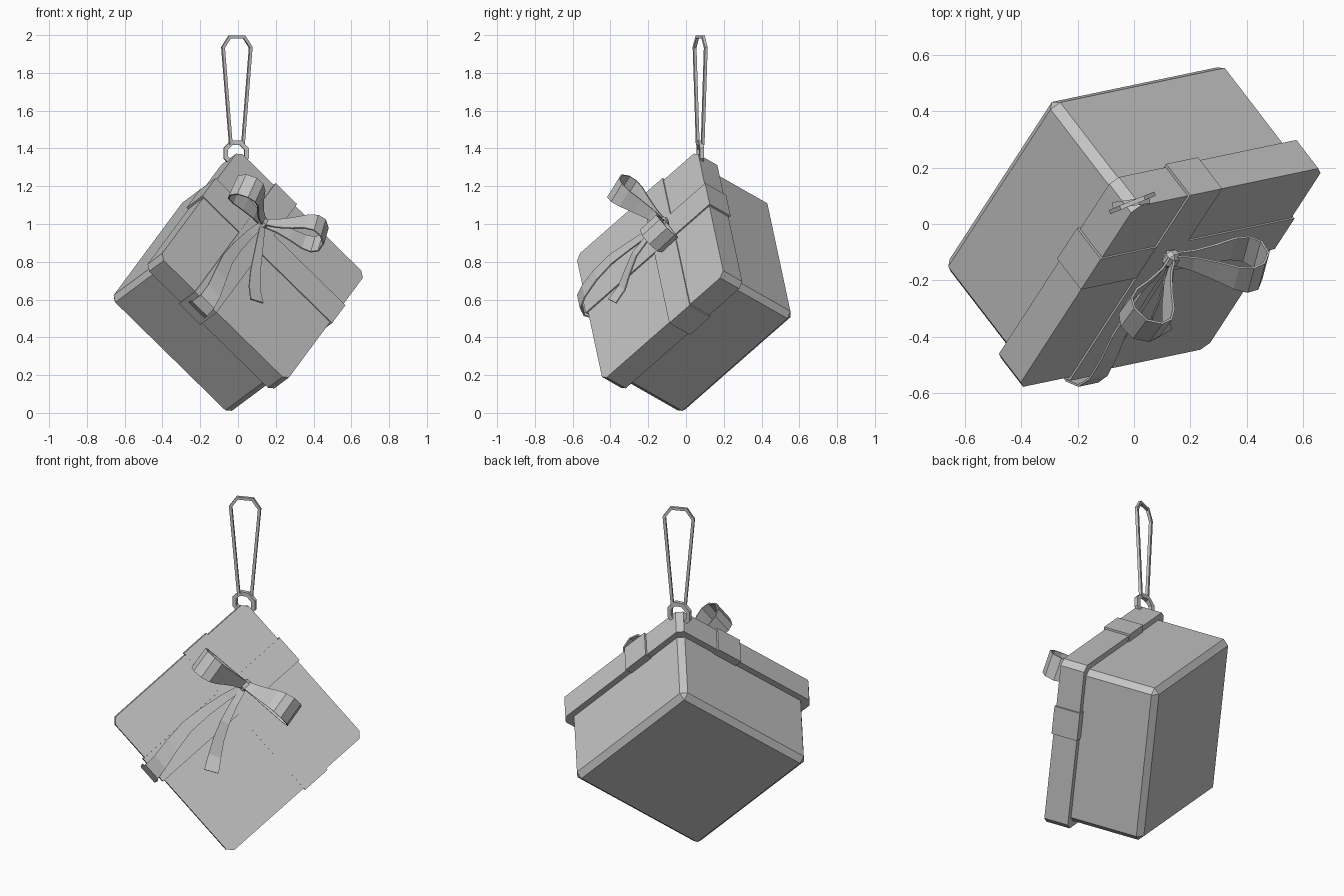
import bpy, bmesh, math
from mathutils import Vector, Matrix

cube = bpy.data.objects.get("Cube")
if cube:
    bpy.data.objects.remove(cube, do_unlink=True)

grey = bpy.data.materials.new("plain_grey")
grey.use_nodes = True
grey.diffuse_color = (0.55, 0.55, 0.55, 1)
grey.node_tree.nodes["Principled BSDF"].inputs["Base Color"].default_value = (0.55, 0.55, 0.55, 1)

# Tilted gift frame: u and v run along the lid sides, n points out of the lid
n = Vector((0.555, -0.722, 0.412)).normalized()
u = Vector((0.70, 0.15, -0.69))
u = (u - n * u.dot(n)).normalized()
v = n.cross(u)
TILT = Matrix.Translation((0.13, -0.19, 0.78)) @ Matrix((u, v, n)).transposed().to_4x4()


def finish(name, bm, frame):
    bmesh.ops.recalc_face_normals(bm, faces=bm.faces[:])
    mesh = bpy.data.meshes.new(name)
    bm.to_mesh(mesh)
    bm.free()
    mesh.materials.append(grey)
    obj = bpy.data.objects.new(name, mesh)
    obj.matrix_world = frame
    bpy.context.collection.objects.link(obj)
    return obj


def block(name, centre, size, bevel=0, only_upright=False):
    """Box in the gift frame, with chamfered edges."""
    bm = bmesh.new()
    bmesh.ops.create_cube(bm, size=1)
    bmesh.ops.scale(bm, vec=size, verts=bm.verts)
    bmesh.ops.translate(bm, vec=centre, verts=bm.verts)
    if bevel:
        edges = [e for e in bm.edges if not only_upright
                 or abs(e.verts[0].co.z - e.verts[1].co.z) > 0.01]
        bmesh.ops.bevel(bm, geom=edges, offset=bevel, segments=1, affect='EDGES')
    return finish(name, bm, TILT)


def ribbon(name, points, widths, sides):
    """Thin strip along points; sides gives the width direction at each end."""
    bm = bmesh.new()
    rows = []
    for i, (p, w) in enumerate(zip(points, widths)):
        s = sides[0].lerp(sides[1], i / (len(points) - 1)).normalized() * w / 2
        rows.append((bm.verts.new(p - s), bm.verts.new(p + s)))
    for a, b in zip(rows, rows[1:]):
        bm.faces.new((a[0], a[1], b[1], b[0]))
    obj = finish(name, bm, TILT)
    solid = obj.modifiers.new("thickness", 'SOLIDIFY')
    solid.thickness = 0.008
    solid.offset = 0
    return obj


def cord(name, points, radius, sides=4):
    """Closed low-poly tube through flat points in the x-z plane."""
    bm = bmesh.new()
    rings = []
    for i, p in enumerate(points):
        d0 = (p - points[i - 1]).normalized()
        d1 = (points[(i + 1) % len(points)] - p).normalized()
        t = (d0 + d1).normalized()
        across = Vector((0, 1, 0)).cross(t)
        stretch = 1 / max(0.5, t.dot(d1))
        ring = []
        for k in range(sides):
            a = 2 * math.pi * (k + 0.5) / sides
            off = across * math.cos(a) * stretch + Vector((0, 1, 0)) * math.sin(a)
            ring.append(bm.verts.new(p + off * radius))
        rings.append(ring)
    for i, a in enumerate(rings):
        b = rings[(i + 1) % len(rings)]
        for k in range(sides):
            j = (k + 1) % sides
            bm.faces.new((a[k], a[j], b[j], b[k]))
    return bm


# Box and lid
block("box_body", (0, 0, -0.305), (0.885, 0.885, 0.51), 0.03)
block("box_lid", (0, 0, -0.07), (0.95, 0.95, 0.14), 0.03, True)

# Crossed bands round the lid
block("band_upright", (-0.13, 0, -0.069), (0.16, 0.972, 0.154))
block("band_level", (0, 0.13, -0.07), (0.972, 0.16, 0.152))

# Bow knot
KNOT = Vector((-0.145, 0.18, 0.045))
block("bow_knot", KNOT, (0.055, 0.065, 0.05), 0.015)

# Bow loops: teardrops of ribbon that widen away from the knot
SHAPE = [(0, 0.008), (0.08, 0.018), (0.16, 0.045), (0.23, 0.075), (0.28, 0.08), (0.32, 0.055)]
for name, direction in (("bow_loop_right", (-0.24, -0.09, 0.19)),
                        ("bow_loop_left", (0.24, 0.076, 0.15))):
    d = Vector(direction).normalized()
    w = Vector((0, 1, 0))
    w = (w - d * w.dot(d)).normalized()
    e = d.cross(w)
    outline = SHAPE + [(0.34, 0)] + [(s, -h) for s, h in reversed(SHAPE)]
    ribbon(name, [KNOT + d * s + e * h for s, h in outline],
           [0.04 + 0.28 * min(s, 0.32) for s, h in outline], (w, w))

# Bow tails
long_path = [(-0.145, 0.17, 0.05), (-0.165, 0.06, 0.045), (-0.18, -0.07, 0.05), (-0.185, -0.2, 0.06),
             (-0.165, -0.32, 0.065), (-0.14, -0.43, 0.055), (-0.13, -0.495, 0.03), (-0.13, -0.52, -0.02),
             (-0.13, -0.505, -0.06)]
ribbon("bow_tail_long", [Vector(p) for p in long_path],
       [0.035 + 0.011 * i for i in range(len(long_path))],
       (Vector((1, 0, 0)), Vector((1, 0, 0))))
short_path = [(-0.14, 0.17, 0.045), (-0.11, 0.07, 0.065), (-0.07, -0.03, 0.07),
              (-0.02, -0.12, 0.05), (0.03, -0.19, 0.035), (0.08, -0.26, 0.05)]
ribbon("bow_tail_short", [Vector(p) for p in short_path],
       [0.03 + 0.01 * i for i in range(len(short_path))],
       (Vector((1, 0.3, 0)), Vector((0.85, 0.55, 0))))

# Hanging ring through the top corner
circle = [Vector((math.cos(a), 0, math.sin(a))) * 0.06
          for a in (math.pi * (k + 0.5) / 4 for k in range(8))]
finish("hanging_ring", cord("ring", circle, 0.016),
       Matrix.Translation((-0.01, 0.075, 1.375)) @ Matrix.Rotation(math.radians(8), 4, 'Z'))

# Hanging cord, a long narrow loop
half = [(0.035, 1.425), (0.079, 1.935), (0.042, 1.989)]
path = half + [(-x, z) for x, z in reversed(half)]
finish("hanging_cord", cord("loop", [Vector((x, 0, z)) for x, z in path], 0.011),
       Matrix.Translation((-0.006, 0.075, 0)) @ Matrix.Rotation(math.radians(22), 4, 'Z'))
